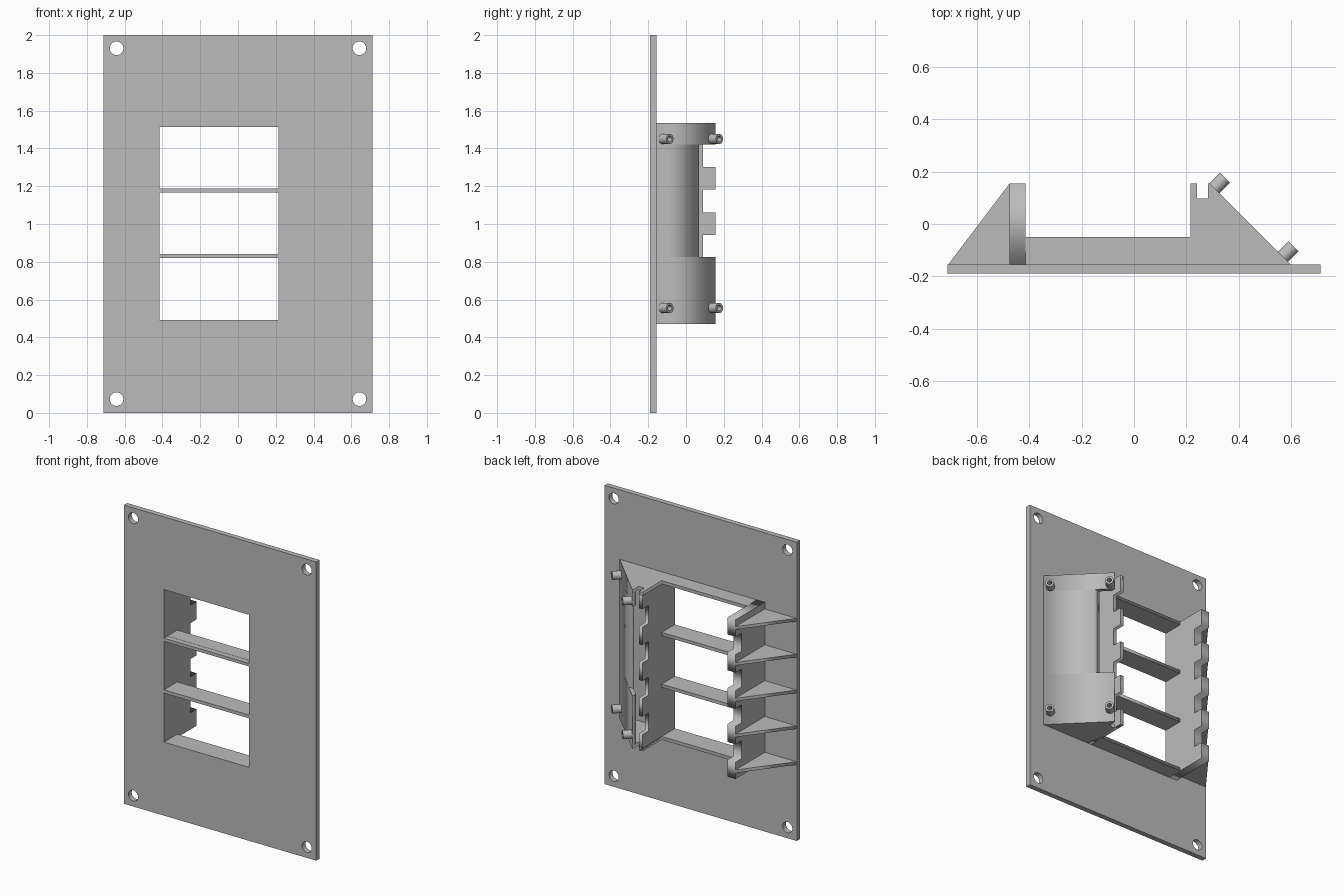
import bpy, bmesh, math
from mathutils import Matrix, Vector

cube = bpy.data.objects.get("Cube")
if cube:
    bpy.data.objects.remove(cube, do_unlink=True)

grey = bpy.data.materials.new("plain grey")
grey.use_nodes = True
colour = (0.5, 0.5, 0.5, 1)
grey.diffuse_color = colour
grey.node_tree.nodes["Principled BSDF"].inputs["Base Color"].default_value = colour

# Drawing planes: columns are the outline's u, v and the extrusion direction
R = math.sqrt(0.5)
X, Y, Z = Vector((1, 0, 0)), Vector((0, 1, 0)), Vector((0, 0, 1))
TOP, SIDE, FRONT = (X, Y, Z), (Y, Z, X), (X, Z, -Y)
SLOPE = (Vector((-R, R, 0)), Z, Vector((R, R, 0)))


def prism(name, outlines, plane, lo, hi, origin=(0, 0, 0)):
    """Extrude a filled outline (further outlines are holes) from lo to hi."""
    curve = bpy.data.curves.new(name, 'CURVE')
    curve.dimensions = '2D'
    curve.fill_mode = 'BOTH'
    curve.extrude = (hi - lo) / 2
    for pts in outlines:
        spline = curve.splines.new('POLY')
        spline.points.add(len(pts) - 1)
        spline.use_cyclic_u = True
        for p, (u, v) in zip(spline.points, pts):
            p.co = (u, v, 0, 1)
    temp = bpy.data.objects.new(name, curve)
    bpy.context.collection.objects.link(temp)
    bpy.context.view_layer.update()
    mesh = bpy.data.meshes.new_from_object(
        temp.evaluated_get(bpy.context.evaluated_depsgraph_get()))
    bpy.data.objects.remove(temp, do_unlink=True)
    bm = bmesh.new()
    bm.from_mesh(mesh)
    basis = Matrix(plane).transposed().to_4x4()
    bm.transform(Matrix.Translation(origin) @ basis @ Matrix.Translation((0, 0, (lo + hi) / 2)))
    bmesh.ops.remove_doubles(bm, verts=bm.verts, dist=1e-5)
    bmesh.ops.recalc_face_normals(bm, faces=bm.faces)
    bm.to_mesh(mesh)
    bm.free()
    mesh.name = name
    mesh.materials.clear()
    mesh.materials.append(grey)
    obj = bpy.data.objects.new(name, mesh)
    bpy.context.collection.objects.link(obj)
    return obj


def rect(u0, u1, v0, v1):
    return [(u0, v0), (u1, v0), (u1, v1), (u0, v1)]


def circle(u, v, r, n=32):
    return [(u + r * math.cos(math.tau * i / n), v + r * math.sin(math.tau * i / n))
            for i in range(n)]


def round_off(obj):
    bpy.ops.object.select_all(action='DESELECT')
    obj.select_set(True)
    bpy.context.view_layer.objects.active = obj
    bpy.ops.object.shade_smooth_by_angle(angle=math.radians(30))


BACK, RIM = -0.155, 0.155          # plate's rear face, top of the walls
LOW, HIGH, WALL = 0.47, 1.535, 0.022
LEFT, RIGHT = -0.415, 0.215        # window opening

# Mounting plate with three windows and four corner holes
windows = [rect(LEFT, RIGHT, a, b) for a, b in ((0.492, 0.82), (0.842, 1.167), (1.188, 1.513))]
holes = [circle(sx * 0.643, z, 0.036) for sx in (-1, 1) for z in (0.073, 1.93)]
round_off(prism("mounting_plate", [rect(-0.712, 0.712, 0, 2)] + windows + holes,
                FRONT, -BACK, 0.19))

# Shelves between the windows
for i, z in enumerate((0.82, 1.167)):
    prism(f"shelf_{i + 1}", [rect(LEFT, RIGHT, BACK, -0.05)], TOP, z, z + WALL)

# End frames: a rail joined to the wedge-shaped cap with a slot
end = [(LEFT, BACK), (0.6, BACK), (0.29, RIM), (0.283, RIM), (0.283, 0.097),
       (0.24, 0.097), (0.24, RIM), (RIGHT, RIM), (RIGHT, -0.05), (LEFT, -0.05)]
prism("bottom_frame", [end], TOP, LOW, LOW + WALL)
prism("top_frame", [end], TOP, HIGH - WALL, HIGH)

# Toothed walls on both sides of the windows
toothed = [(BACK, HIGH), (BACK, LOW)]
for k in range(-2, 3):
    mid = 1.002 + k * 0.24
    z0, z1 = max(mid - 0.06, LOW), min(mid + 0.06, HIGH)
    if k > -2:
        toothed.append((0.09, z0))
    toothed += [(RIM, z0), (RIM, z1)]
    if k < 2:
        toothed.append((0.09, z1))
prism("thick_toothed_wall", [toothed], SIDE, -0.475, LEFT)
prism("thin_toothed_wall", [toothed], SIDE, RIGHT, 0.24)

# Triangular ribs behind the thick wall
for k in range(-2, 3):
    z = 1.0 + k * 0.24
    prism(f"rib_{k + 3}", [[(-0.71, BACK), (-0.475, BACK), (-0.475, RIM)]],
          TOP, z - 0.01, z + 0.01)

# Sloping panel, cut back along its middle
full = [(0.6, BACK), (0.29, RIM), (0.283, RIM), (0.283, 0.125), (0.563, BACK)]
short = [(0.6, BACK), (0.375, 0.07), (0.338, 0.07), (0.563, BACK)]
prism("slope_panel_bottom", [full], TOP, LOW + WALL, 0.825)
prism("slope_panel_middle", [short], TOP, 0.825, 1.42)
prism("slope_panel_top", [full], TOP, 1.42, HIGH - WALL)

# Hollow standoffs on the slope
for x, where in ((0.308, "inner"), (0.57, "outer")):
    for z, level in ((0.555, "bottom"), (1.45, "top")):
        post = prism(f"standoff_{where}_{level}", [circle(0, 0, 0.027, 24), circle(0, 0, 0.015, 24)],
                     SLOPE, -0.004, 0.056, (x, 0.445 - x, z))
        round_off(post)
